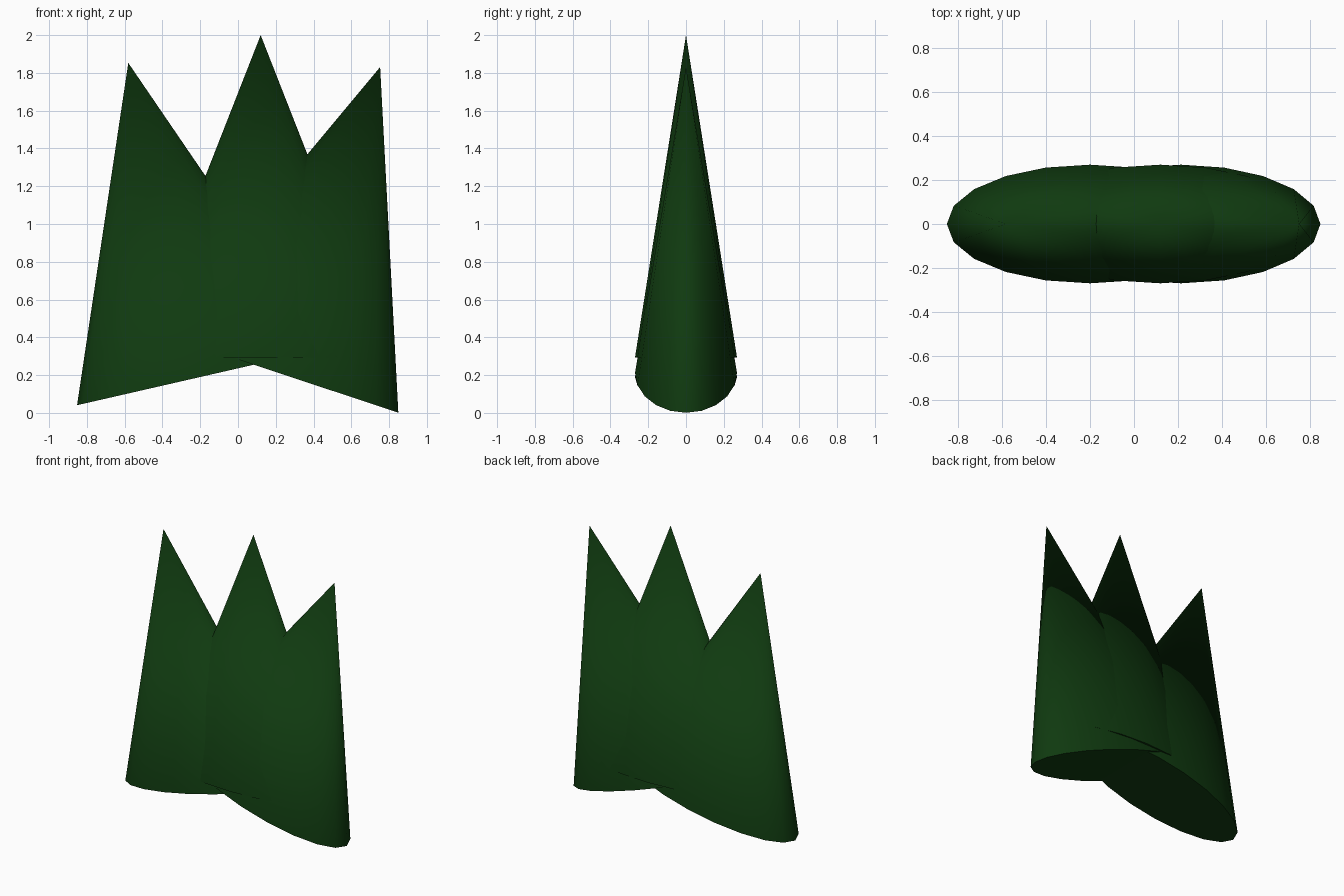
import bpy
from math import radians
from mathutils import Matrix, Vector

cube = bpy.data.objects.get("Cube")
if cube:
    bpy.data.objects.remove(cube, do_unlink=True)

# Dark leaf green
green = bpy.data.materials.new("dark_green")
green.use_nodes = True
colour = (0.005, 0.042, 0.005, 1)
green.diffuse_color = colour
green.node_tree.nodes["Principled BSDF"].inputs["Base Color"].default_value = colour

RADIUS, DEPTH, HEIGHT = 0.669, 0.27, 1.706


def blade(name, base_x, base_z, lean):
    """Flattened cone standing on its base centre, leaning sideways by degrees."""
    angle = radians(lean)
    axis = Matrix.Rotation(angle, 3, 'Y') @ Vector((0, 0, HEIGHT / 2))
    bpy.ops.mesh.primitive_cone_add(
        vertices=20, radius1=RADIUS, radius2=0, depth=HEIGHT,
        location=Vector((base_x, 0, base_z)) + axis, rotation=(0, angle, 0))
    obj = bpy.context.object
    obj.name = name
    obj.scale.y = DEPTH / RADIUS
    bpy.ops.object.transform_apply(location=False, rotation=False, scale=True)
    obj.data.materials.append(green)
    bpy.ops.object.shade_smooth_by_angle(angle=radians(60))
    return obj


# Three blades of a grass tuft
blade("right_blade", -0.2, 0.19, -12.9)
blade("middle_blade", 0.12, 0.294, 0)
blade("left_blade", 0.214, 0.212, 18.4)
